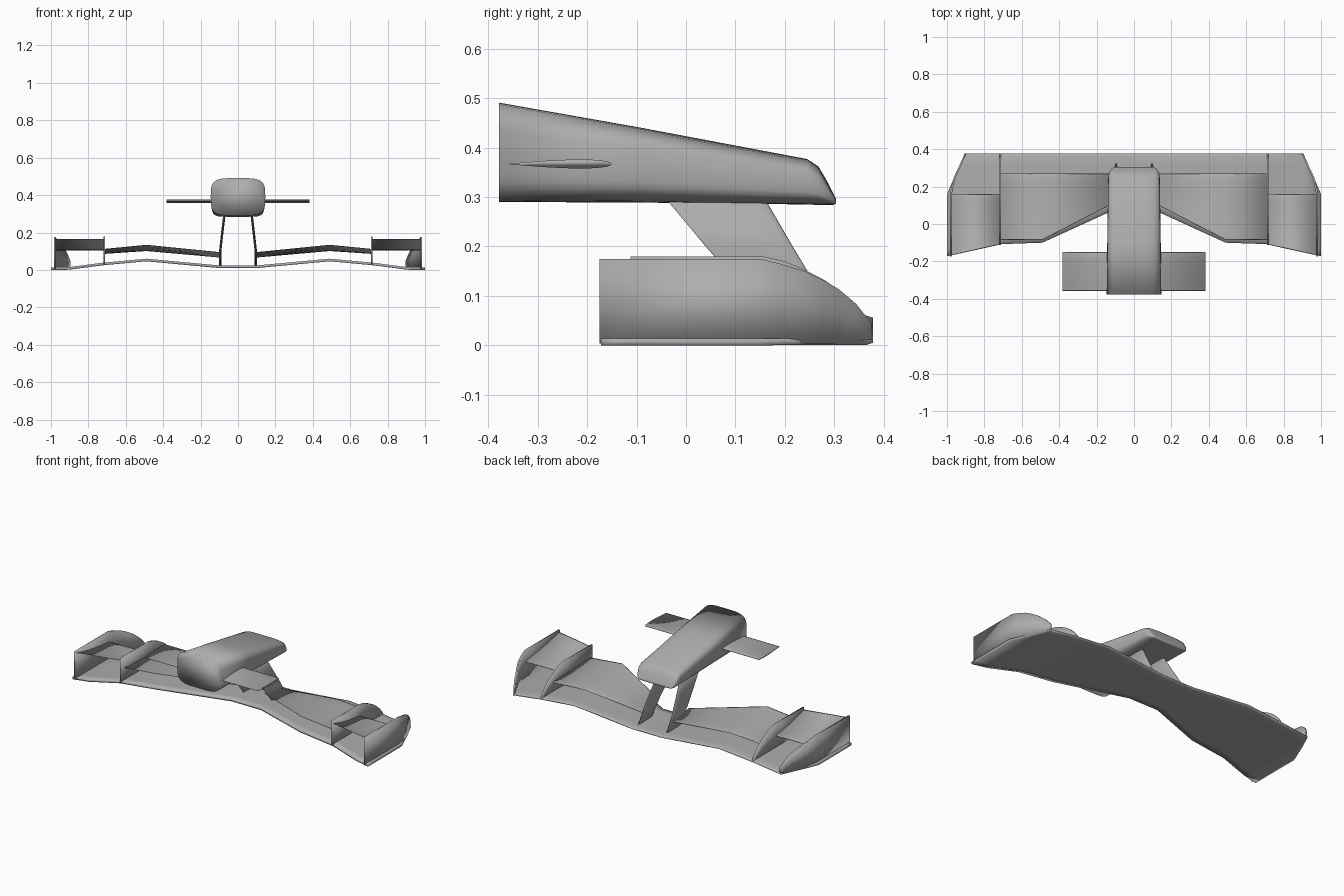
import bpy, bmesh, math

if "Cube" in bpy.data.objects:
    bpy.data.objects.remove(bpy.data.objects["Cube"])

grey = bpy.data.materials.new("mid_grey")
grey.diffuse_color = (.42, .42, .42, 1)
grey.use_nodes = True
grey.node_tree.nodes["Principled BSDF"].inputs["Base Color"].default_value = grey.diffuse_color


def finish(name, bm):
    bmesh.ops.recalc_face_normals(bm, faces=bm.faces)
    me = bpy.data.meshes.new(name)
    bm.to_mesh(me)
    bm.free()
    me.materials.append(grey)
    me.shade_smooth()  # fully smooth, also across rims
    ob = bpy.data.objects.new(name, me)
    bpy.context.collection.objects.link(ob)
    return ob


def loft(name, rings):
    """Skin closed rings of equal length and cap both ends."""
    bm = bmesh.new()
    vs = [[bm.verts.new(p) for p in r] for r in rings]
    n = len(vs[0])
    for a, b in zip(vs, vs[1:]):
        for i in range(n):
            j = (i + 1) % n
            bm.faces.new((a[i], a[j], b[j], b[i]))
    bm.faces.new(vs[0])
    bm.faces.new(vs[-1])
    return finish(name, bm)


def mirror(ob):
    m = ob.modifiers.new("mirror", 'MIRROR')
    m.use_axis = (True, False, False)
    return ob


def foil(thick, n=12):
    """Aerofoil outline as (t along chord, offset), rounded nose at t = 0."""
    ts = [(1 - math.cos(math.pi * i / n)) / 2 for i in range(n + 1)]
    f = lambda t: thick * 5 * (0.2969 * t ** .5 - 0.126 * t - 0.3516 * t ** 2
                               + 0.2843 * t ** 3 - 0.0995 * t ** 4)
    return [(t, f(t)) for t in ts] + [(t, -f(t)) for t in reversed(ts[1:-1])]


def wing_ring(x, yl, yt, zl, zt, thick, sag=0.0):
    return [(x, yl + (yt - yl) * t, zl + (zt - zl) * t - sag * 4 * t * (1 - t) + o)
            for t, o in foil(thick)]


def plate_ring(x, yl, yt, z, h=.014):
    # thin plate with a rounded leading edge
    return [(x, yl, z + h * .3), (x, yl, z + h * .7), (x, yl - .012, z + h),
            (x, yl - .06, z + h), (x, yt + .04, z + h), (x, yt, z + h),
            (x, yt, z), (x, yt + .04, z), (x, yl - .06, z), (x, yl - .012, z)]


# main plane, gull shaped across the full span
half = [(.1, .378, .078, .01), (.49, .378, -.1, .046), (.72, .378, -.108, .025),
        (.905, .378, -.15, .001), (1, .16, -.172, 0)]
stations = [(-x, a, b, z) for x, a, b, z in reversed(half)] + half
loft("main_plane", [plate_ring(*s) for s in stations])

# inner flaps
mirror(loft("inner_flap", [
    wing_ring(.1, .27, .115, .07, .095, .012, .004),
    wing_ring(.49, .27, -.085, .106, .134, .014, .006),
    wing_ring(.715, .27, -.085, .092, .112, .014, .006)]))

# raised outer flaps between fence and endplate
mirror(loft("outer_flap", [
    wing_ring(.715, .16, -.11, .108, .166, .014, .012),
    wing_ring(.978, .16, -.168, .108, .166, .014, .012)]))

# endplates, curling inward at the leading end
path = [(.98, -.175, .175), (.98, .15, .175), (.974, .19, .165), (.962, .24, .15),
        (.945, .28, .131), (.93, .31, .113), (.915, .345, .083), (.9, .375, .045)]
w = .005
mirror(loft("endplate", [[(x - w, y, .004), (x + w, y, .004), (x + w, y, t), (x - w, y, t)]
                         for x, y, t in path]))

# inner fences
fence = [(-.112, .18), (.155, .18), (.2, .17), (.24, .153), (.28, .132),
         (.31, .112), (.345, .08), (.375, .042)]
mirror(loft("fence", [[(.715 - w, y, .03), (.715 + w, y, .03), (.715 + w, y, t), (.715 - w, y, t)]
                      for y, t in fence]))

# leaning pylons under the nose
levels = [(.018, .096, .328, .193), (.11, .094, .27, .118),
          (.2, .084, .216, .04), (.31, .071, .152, -.052)]
mirror(loft("pylon", [[(x + o, yl + (yt - yl) * t, z) for t, o in foil(.013)]
                      for z, x, yl, yt in levels]))


# nose cone
def nose_ring(y, w, zb, zt, n=32):
    zc, h = (zb + zt) / 2, (zt - zb) / 2
    ring = []
    for i in range(n):
        a = 2 * math.pi * i / n
        c, s = math.cos(a), math.sin(a)
        ring.append((math.copysign(w * abs(c) ** .5, c), y,
                     zc + math.copysign(h * abs(s) ** .5, s)))
    return ring


loft("nose", [nose_ring(*r) for r in [
    (-.378, .146, .29, .491), (-.1, .143, .289, .442), (.245, .138, .285, .377),
    (.268, .135, .284, .362), (.285, .128, .284, .333), (.298, .118, .284, .307),
    (.304, .108, .287, .296)]])

# small side wing through the nose
loft("nose_wing", [wing_ring(x, -.15, -.358, .367, .367, .0185) for x in (-.383, .383)])
